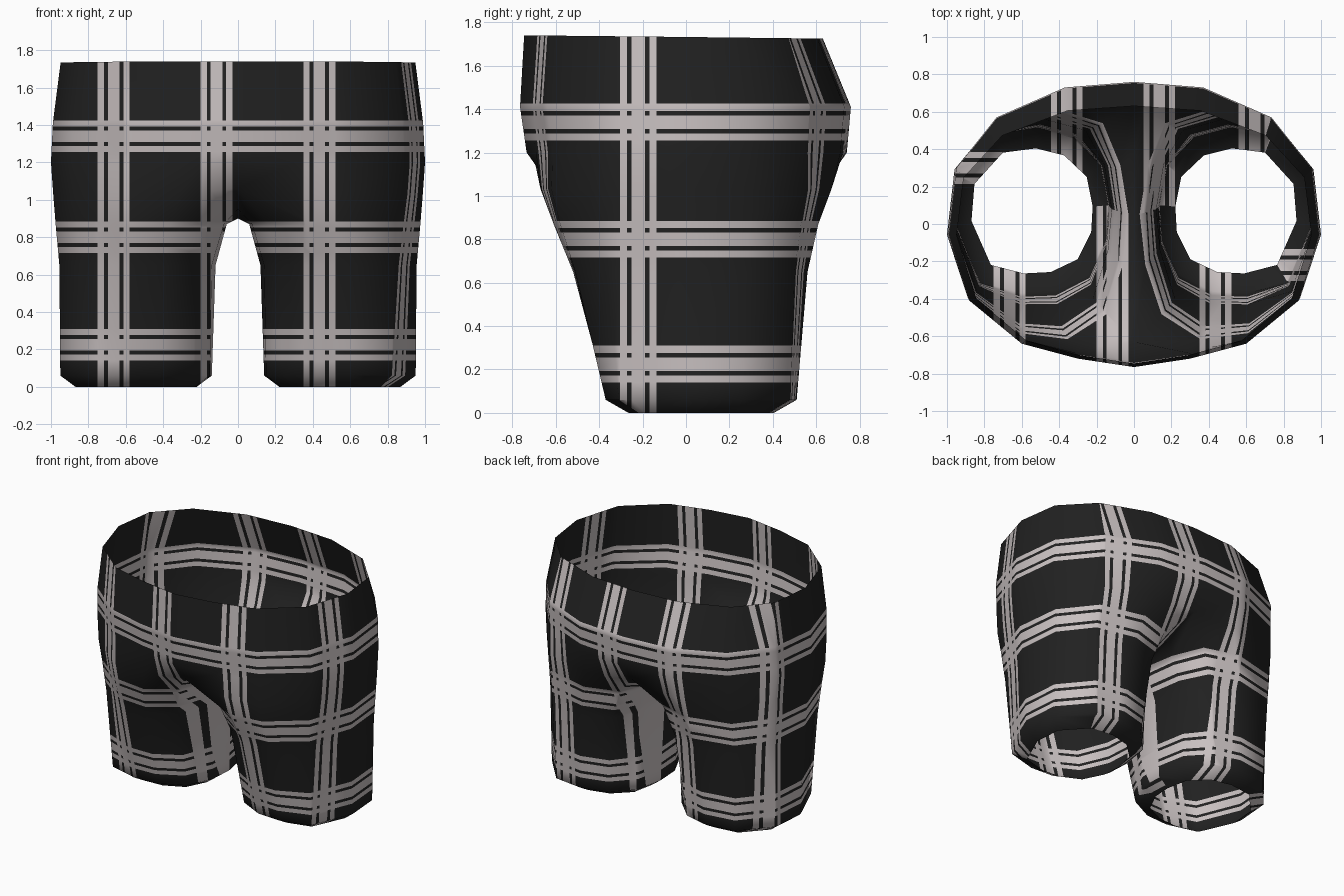
import bpy, bmesh
from mathutils import Vector

if "Cube" in bpy.data.objects:
    bpy.data.objects.remove(bpy.data.objects["Cube"])


def material(name, rgb):
    m = bpy.data.materials.new(name)
    m.diffuse_color = (*rgb, 1)
    m.use_nodes = True
    m.node_tree.nodes["Principled BSDF"].inputs["Base Color"].default_value = m.diffuse_color
    return m


# Half outline of the hips, from back centre round the side to front centre
HIP = [(0, .76), (.37, .73), (.735, .57), (.95, .30), (.99, -.06),
       (.88, -.41), (.60, -.64), (.30, -.72), (0, -.765)]

# Crotch loop: same nine side points, then three under the crotch
CROTCH = [(0, .64, 1.06), (.37, .67, 1.03), (.74, .56, 1.03), (.945, .30, 1.03),
          (.988, -.05, 1.03), (.875, -.40, 1.03), (.61, -.62, 1.03), (.31, -.67, 1.03),
          (0, -.63, 1.06), (0, -.32, .95), (0, .05, .90), (0, .38, .95)]

# Leg loops, same order as the crotch loop
THIGH = [(.18, .53), (.42, .61), (.75, .53), (.94, .29), (.975, -.04), (.86, -.38),
         (.61, -.58), (.36, -.61), (.16, -.47), (.075, -.20), (.06, .06), (.09, .30)]
KNEE = [(.26, .50), (.48, .56), (.76, .50), (.93, .28), (.955, -.03), (.84, -.36),
        (.62, -.51), (.40, -.52), (.22, -.40), (.14, -.14), (.12, .08), (.16, .32)]
HEM = [(.33, .46), (.52, .51), (.74, .48), (.93, .26), (.95, 0), (.82, -.31),
       (.60, -.37), (.42, -.36), (.24, -.27), (.15, -.08), (.14, .10), (.18, .31)]

FRONT, BACK, RIGHT, LEFT = range(4)


def hip_ring(z, sx, sf, sb, tilt=0):
    return [(x * sx, y * (sb if y > 0 else sf), z - tilt * (y + .76)) for x, y in HIP]


def at(ring, z):
    return [(x, y, z) for x, y in ring]


hem_in = [(.545 + (x - .545) * .8, .07 + (y - .07) * .76) for x, y in HEM]
upper = [hip_ring(1.74, .958, .975, .83, .01), hip_ring(1.41, 1, 1, 1),
         hip_ring(1.2, 1.01, .96, .975), CROTCH[:9]]
legs = [CROTCH, at(THIGH, .87), at(KNEE, .65), at(HEM, .06), at(hem_in, 0)]

bm = bmesh.new()


def region(col, s):
    if col in (0, 1, 10, 11):
        return BACK
    if col in (2, 3, 4):
        return RIGHT if s > 0 else LEFT
    return FRONT


def skin(rings, s, closed):
    loops = [[bm.verts.new((p[0] * s, p[1], p[2])) for p in r] for r in rings]
    for a, b in zip(loops, loops[1:]):
        n = len(a)
        for i in range(n if closed else n - 1):
            j = (i + 1) % n
            quad = [a[i], a[j], b[j], b[i]]
            f = bm.faces.new(quad if s > 0 else quad[::-1])
            f.material_index = region(i, s)


# Both halves of the seat and both legs
for side in (1, -1):
    skin(upper, side, False)
    skin(legs, side, True)
bmesh.ops.remove_doubles(bm, verts=bm.verts[:], dist=1e-4)

# Plaid: each band is a wide stripe between two narrow ones
STRIPES = [(-.085, -.052), (-.031, .031), (.052, .085)]
ROWS = [1.34, .80, .225]
COLUMNS = {FRONT: (0, [-.665, -.115, .435]), BACK: (0, [-.36, .135, .645]),
           RIGHT: (1, [-.22]), LEFT: (1, [.30])}


def cut(axis, centres, tags):
    normal = Vector((0, 0, 0))
    normal[axis] = 1
    for c in centres:
        for stripe in STRIPES:
            for e in stripe:
                faces = [f for f in bm.faces if f.material_index in tags]
                geom = set(faces)
                for f in faces:
                    geom.update(f.edges)
                    geom.update(f.verts)
                bmesh.ops.bisect_plane(bm, geom=list(geom), dist=1e-5,
                                       plane_co=normal * (c + e), plane_no=normal)


def on_stripe(v, centres):
    return any(lo < v - c < hi for c in centres for lo, hi in STRIPES)


cut(2, ROWS, (FRONT, BACK, RIGHT, LEFT))
for tag, (axis, centres) in COLUMNS.items():
    cut(axis, centres, (tag,))

# Colour the cut faces: light on any stripe, dark elsewhere
for f in bm.faces:
    axis, centres = COLUMNS[f.material_index]
    mid = f.calc_center_median()
    f.material_index = int(on_stripe(mid.z, ROWS) or on_stripe(mid[axis], centres))
    f.smooth = True

mesh = bpy.data.meshes.new("plaid_shorts")
bm.to_mesh(mesh)
bm.free()
mesh.materials.append(material("black cloth", (.015, .015, .015)))
mesh.materials.append(material("pale grey stripe", (.58, .53, .53)))
shorts = bpy.data.objects.new("plaid_shorts", mesh)
bpy.context.collection.objects.link(shorts)
